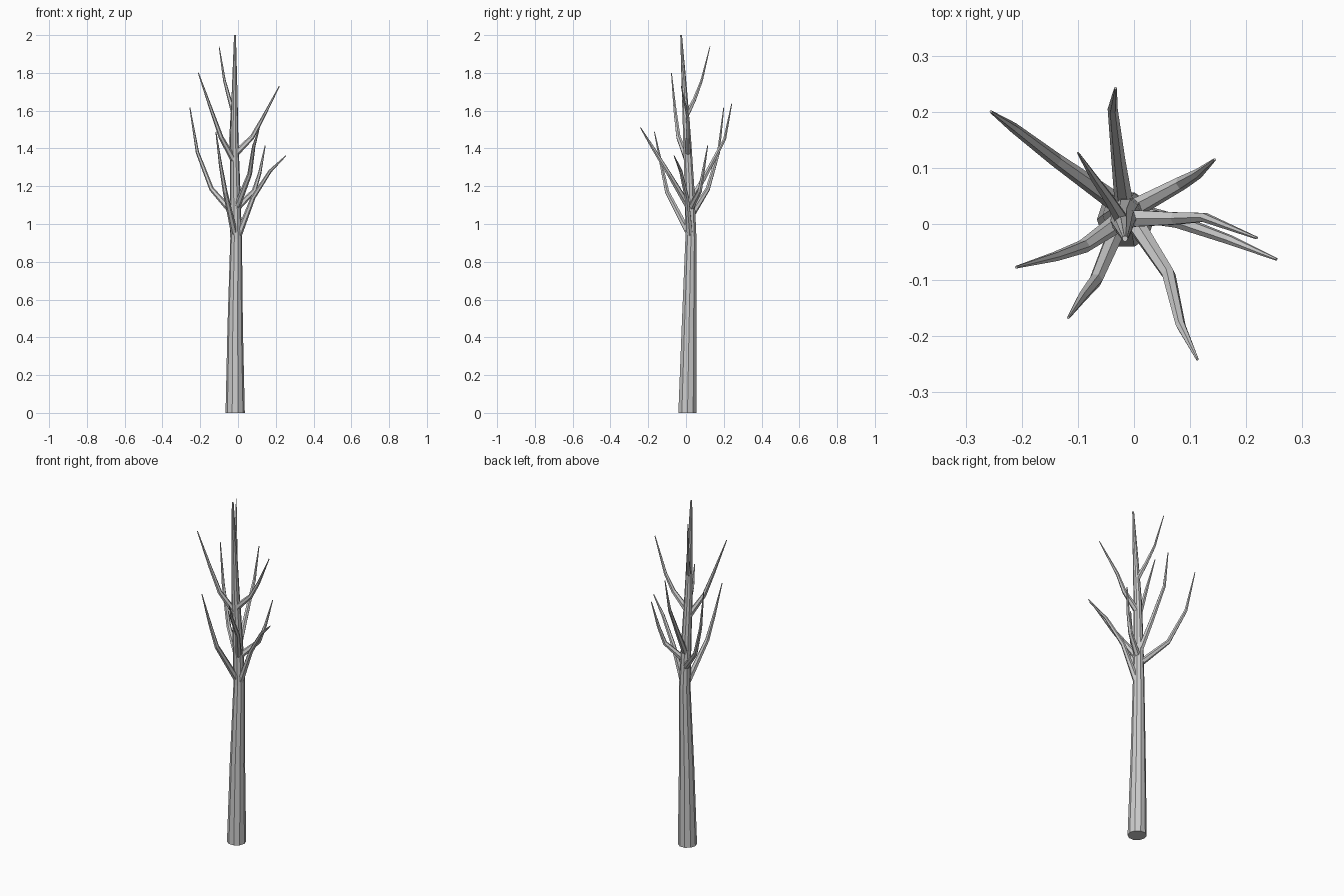
import bpy, bmesh, math
from mathutils import Vector


def limb(name, points, radii, sides):
    """Faceted tapering tube through points, capped at both ends."""
    pts = [Vector(p) for p in points]
    bm = bmesh.new()
    rings = []
    for i, (p, r) in enumerate(zip(pts, radii)):
        if name == "trunk":
            d = Vector((0, 0, 1))
        else:
            d = (pts[min(i + 1, len(pts) - 1)] - pts[max(i - 1, 0)]).normalized()
        u = Vector((0, 1, 0)).cross(d).normalized()
        v = d.cross(u)
        rings.append([bm.verts.new(p + r * (math.cos(a) * u + math.sin(a) * v))
                      for a in (2 * math.pi * k / sides for k in range(sides))])
    for a, b in zip(rings, rings[1:]):
        for k in range(sides):
            n = (k + 1) % sides
            bm.faces.new((a[k], a[n], b[n], b[k]))
    bm.faces.new(rings[0][::-1])
    bm.faces.new(rings[-1])
    me = bpy.data.meshes.new(name)
    bm.to_mesh(me)
    bm.free()
    ob = bpy.data.objects.new(name, me)
    bpy.context.collection.objects.link(ob)
    return ob


# Trunk: gently swaying, tapering to the crown tip
limb("trunk",
     [(-.015, .008, 0), (-.015, .016, .45), (-.01, .026, .92), (-.015, .018, 1.2),
      (-.02, .006, 1.45), (-.018, -.008, 1.7), (-.016, -.026, 2)],
     [.051, .041, .031, .027, .022, .015, .005], 10)

# Branches: root, two bends, tip
branches = [
    [(-.02, .03, 1.05), (-.14, .115, 1.185), (-.215, .172, 1.38), (-.255, .2, 1.617)],
    [(-.015, .015, 1.1), (-.028, .115, 1.28), (-.038, .205, 1.45), (-.033, .242, 1.637)],
    [(-.018, 0, 1.57), (-.045, .045, 1.66), (-.072, .083, 1.76), (-.1, .127, 1.94)],
    [(-.018, .01, 1.33), (-.09, -.04, 1.46), (-.14, -.058, 1.6), (-.21, -.077, 1.8)],
    [(-.015, .025, .93), (-.068, -.1, 1.17), (-.092, -.13, 1.31), (-.117, -.167, 1.488)],
    [(-.005, .022, .92), (.08, .004, 1.14), (.17, -.028, 1.28), (.254, -.063, 1.362)],
    [(-.01, .022, 1.08), (.085, .073, 1.175), (.115, .09, 1.27), (.144, .115, 1.416)],
    [(-.016, .01, 1.37), (.075, .01, 1.46), (.125, .012, 1.55), (.219, -.025, 1.73)],
    [(-.01, .02, 1.08), (.062, -.09, 1.265), (.083, -.18, 1.41), (.113, -.241, 1.51)],
]
for i, pts in enumerate(branches):
    s = .8 if i == 2 else 1
    limb(f"branch_{i + 1}", pts, [r * s for r in (.018, .0125, .009, .0025)], 6)
